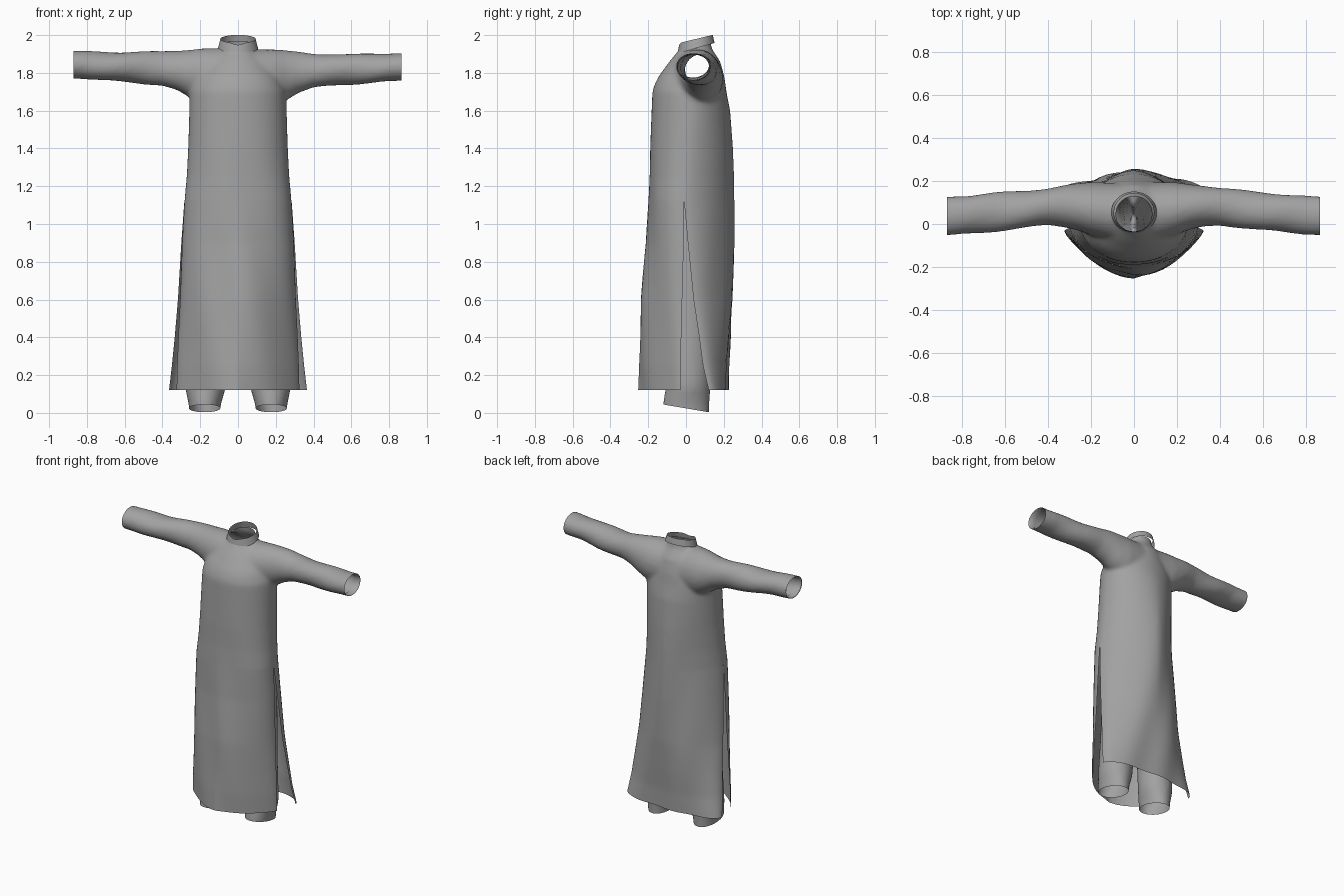
import bpy, bmesh, math
from mathutils import Vector

if "Cube" in bpy.data.objects:
    bpy.data.objects.remove(bpy.data.objects["Cube"])

cloth = bpy.data.materials.new("grey cloth")
cloth.diffuse_color = (0.36, 0.36, 0.36, 1)
cloth.use_nodes = True
cloth.node_tree.nodes["Principled BSDF"].inputs["Base Color"].default_value = cloth.diffuse_color


def lerp_rows(rows, t):
    """Interpolate rows keyed by their first value (ascending)."""
    if t <= rows[0][0]:
        return rows[0][1:]
    for a, b in zip(rows, rows[1:]):
        if t <= b[0]:
            k = (t - a[0]) / (b[0] - a[0])
            return [u + (v - u) * k for u, v in zip(a[1:], b[1:])]
    return rows[-1][1:]


def spow(v, p):
    return math.copysign(abs(v) ** p, v)


def grid(bm, rings, closed, caps=False):
    vs = [[bm.verts.new(p) for p in r] for r in rings]
    n = len(vs[0])
    for a, b in zip(vs, vs[1:]):
        for i in range(n if closed else n - 1):
            j = (i + 1) % n
            bm.faces.new((a[i], a[j], b[j], b[i]))
    if caps:
        bm.faces.new(vs[0])
        bm.faces.new(vs[-1])


def finish(bm, name):
    bmesh.ops.recalc_face_normals(bm, faces=bm.faces)
    me = bpy.data.meshes.new(name)
    bm.to_mesh(me)
    bm.free()
    me.materials.append(cloth)
    for p in me.polygons:
        p.use_smooth = True
    ob = bpy.data.objects.new(name, me)
    bpy.context.collection.objects.link(ob)
    return ob


def fuse(ob, voxel, smooth):
    """Merge overlapping closed lofts into one soft skin."""
    m = ob.modifiers.new("merge", 'REMESH')
    m.mode, m.voxel_size, m.use_smooth_shade = 'VOXEL', voxel, True
    s = ob.modifiers.new("soften", 'SMOOTH')
    s.factor, s.iterations = 0.5, smooth
    dg = bpy.context.evaluated_depsgraph_get()
    dg.update()
    me = bpy.data.meshes.new_from_object(ob.evaluated_get(dg))
    ob.modifiers.clear()
    ob.data = me
    me.materials.clear()
    me.materials.append(cloth)


def cut(ob, cuts):
    """Open the skin: remove what lies beyond each plane, within its region."""
    bm = bmesh.new()
    bm.from_mesh(ob.data)
    for co, no, test in cuts:
        faces = [f for f in bm.faces if test(f.calc_center_median())]
        geom = list({v for f in faces for v in f.verts}) + \
            list({e for f in faces for e in f.edges}) + faces
        bmesh.ops.bisect_plane(bm, geom=geom, plane_co=Vector(co),
                               plane_no=Vector(no), clear_outer=True)
    for f in bm.faces:
        f.smooth = True
        f.material_index = 0
    bm.to_mesh(ob.data)
    bm.free()


# Robe sections: z, half width front/back, y front/back, slit edge y front/back, roundness front/back
ROBE = [
    (0.12, .325, .365, -.257, .220, -.03, .12, 1.36, 2.2),
    (0.25, .322, .350, -.255, .225, -.03, .09, 1.42, 2.0),
    (0.40, .316, .335, -.248, .238, -.025, .07, 1.5, 1.85),
    (0.60, .306, .318, -.238, .252, -.02, .04, 1.65, 1.7),
    (0.90, .296, .300, -.208, .255, -.012, .01, 1.9, 1.65),
    (1.12, .284, .284, -.197, .254, -.01, -.01, 2.1, 1.65),
    (1.25, .272, .272, -.192, .253, 0, 0, 2.1, 1.65),
    (1.40, .264, .264, -.190, .249, .01, .01, 2.1, 1.7),
    (1.60, .258, .258, -.182, .234, .02, .02, 2.1, 1.85),
    (1.70, .255, .255, -.178, .214, .03, .03, 2.1, 2),
    (1.74, .240, .240, -.166, .209, .03, .03, 2.1, 2),
    (1.78, .220, .220, -.146, .203, .03, .03, 2.1, 2),
    (1.86, .160, .160, -.088, .182, .04, .04, 2, 2),
    (1.93, .085, .085, -.030, .135, .05, .05, 2, 2),
    (1.99, .080, .080, -.024, .128, .05, .05, 2, 2),
]
TOP = 1.12


def half_section(z, back, n=28):
    af, ab, yf, yb, ef, eb, pf, pb = lerp_rows(ROBE, z)
    a, y1, e, p = (ab, yb, eb, pb) if back else (af, yf, ef, pf)
    low = max(0.0, min(1.0, (1.5 - z) / 0.9))
    pts = []
    for i in range(n + 1):
        t = -math.pi / 2 + math.pi * i / n
        c = max(0.0, math.cos(t))
        x = a * spow(math.sin(t), 2 / p)
        y = e + (y1 - e) * c ** (2 / p)
        # soft diagonal drapes
        y += 0.007 * low * c * math.sin(22 * x + 5 * z + (2 if back else 0))
        pts.append((x, y, z))
    return pts


# Sleeve sections: |x|, y centre, z centre, y radius, z radius
SLEEVE = [
    (0.00, .050, 1.765, .142, .160),
    (0.10, .055, 1.768, .138, .160),
    (0.19, .070, 1.777, .125, .150),
    (0.26, .080, 1.792, .108, .128),
    (0.32, .083, 1.808, .097, .107),
    (0.40, .080, 1.818, .086, .090),
    (0.60, .060, 1.824, .090, .080),
    (0.75, .044, 1.833, .089, .075),
    (0.90, .036, 1.839, .091, .073),
]


def sleeve_ring(x, scale=1.0):
    yc, zc, ry, rz = lerp_rows(SLEEVE, abs(x))
    side = .006 * max(-1, min(1, x / .4))  # the two sleeves hang a little differently
    amp = .045 * min(1, abs(x) / .5) * max(0, min(1, (.86 - abs(x)) / .12))
    ring = []
    for k in range(32):
        t = 2 * math.pi * k / 32
        r = scale * (1 + amp * math.sin(2 * t + 17 * x))
        ring.append((x, yc + ry * r * math.cos(t), zc - side + rz * r * math.sin(t)))
    return ring


# Upper robe: torso and shoulders with sleeves as one skin
bm = bmesh.new()
zs = [1.0 + 0.99 * i / 45 for i in range(46)]
grid(bm, [half_section(z, False) + half_section(z, True)[-2:0:-1] for z in zs], True, True)
grid(bm, [sleeve_ring(0.9 * i / 60) for i in range(-60, 61)], True, True)
robe = finish(bm, "robe_upper_and_sleeves")
fuse(robe, 0.012, 8)
everywhere = lambda c: True
cut(robe, [
    ((0.866, 0, 0), (1, 0, 0), everywhere),
    ((-0.870, 0, 0), (-1, 0, 0), everywhere),
    ((0, 0, TOP), (0, 0, -1), everywhere),
    ((0, .06, 1.952), (0, -.25, 1), lambda c: abs(c.x) < .12 and c.z > 1.85),
])

# Cuff hems turned back inside the sleeves
for s, name in ((-1, "left_cuff_hem"), (1, "right_cuff_hem")):
    bm = bmesh.new()
    grid(bm, [sleeve_ring(s * x, k) for x, k in ((.866, .985), (.862, .93), (.82, .92))], True)
    finish(bm, name)

# Lower robe: front and back panels parted by the side slits
for back, name in ((False, "front_skirt_panel"), (True, "back_skirt_panel")):
    bm = bmesh.new()
    grid(bm, [half_section(0.12 + (TOP + .004 - 0.12) * i / 40, back) for i in range(41)], False)
    finish(bm, name)

# Standing collar, higher at the nape with a small dip at the throat
bm = bmesh.new()
rings = []
for r in range(5):
    k = r / 4
    ring = []
    for i in range(48):
        t = 2 * math.pi * i / 48
        x = (.106 - .013 * k) * math.sin(t)
        y = .053 - (.098 - .009 * k) * math.cos(t)
        dip = .010 * math.exp(-(x / .03) ** 2) if y < .05 else 0
        z0 = 1.930 + .28 * (y - .05)
        z1 = 1.979 + .24 * (y - .05) - dip
        ring.append((x, y, z0 + (z1 - z0) * k))
    rings.append(ring)
grid(bm, rings, True)
finish(bm, "collar")

# Trousers: two legs and hips as one skin, z, x centre, y centre, x radius, y radius
LEG = [
    (-.06, .178, 0, .076, .122),
    (0.04, .176, 0, .084, .124),
    (0.14, .172, .012, .110, .118),
    (0.45, .155, .02, .112, .120),
    (0.85, .128, .03, .124, .140),
    (1.05, .112, .03, .125, .145),
]
bm = bmesh.new()
for s in (-1, 1):
    rings = []
    for i in range(31):
        z = -.06 + 1.11 * i / 30
        xc, yc, rx, ry = lerp_rows(LEG, z)
        rings.append([(s * xc + rx * math.cos(k * math.pi / 16),
                       yc + ry * math.sin(k * math.pi / 16), z) for k in range(32)])
    grid(bm, rings, True, True)
grid(bm, [[(rx * math.cos(k * math.pi / 20), .03 + ry * math.sin(k * math.pi / 20), z)
           for k in range(40)] for z, rx, ry in
          ((.90, .20, .13), (1.0, .235, .15), (1.1, .230, .15), (1.3, .20, .14))], True, True)
trousers = finish(bm, "trousers")
fuse(trousers, 0.016, 5)
cut(trousers, [
    ((0, 0, .024), (0, -.17, -1), everywhere),
    ((0, 0, 1.24), (0, 0, 1), everywhere),
])
